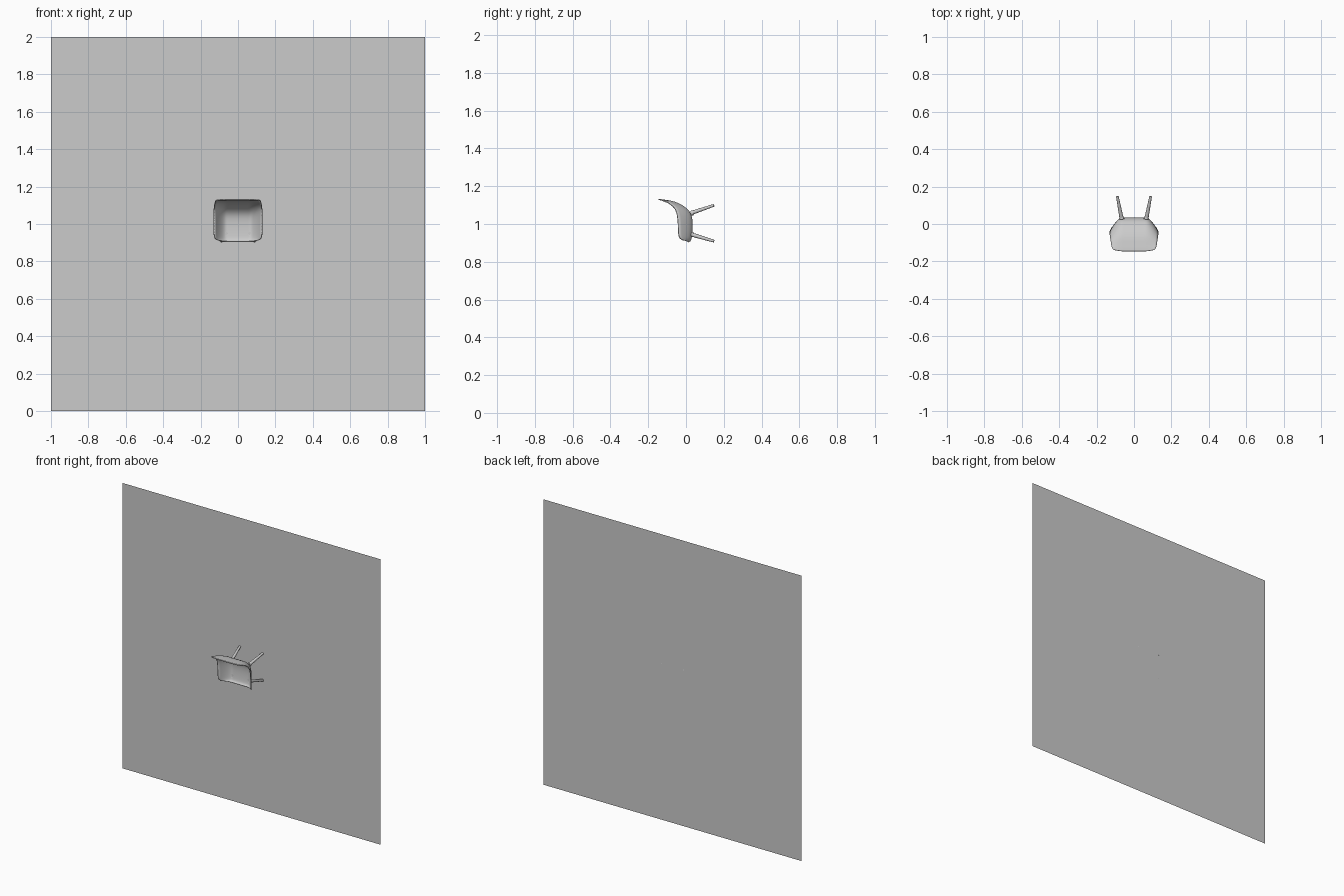
import bpy, bmesh
from mathutils import Vector

if "Cube" in bpy.data.objects:
    bpy.data.objects.remove(bpy.data.objects["Cube"])


def make_object(name, bm):
    mesh = bpy.data.meshes.new(name)
    bmesh.ops.recalc_face_normals(bm, faces=bm.faces)
    bm.to_mesh(mesh)
    bm.free()
    ob = bpy.data.objects.new(name, mesh)
    bpy.context.collection.objects.link(ob)
    return ob


def activate(ob):
    bpy.ops.object.select_all(action='DESELECT')
    ob.select_set(True)
    bpy.context.view_layer.objects.active = ob


def catmull(pts, u):
    i = min(int(u), len(pts) - 2)
    f = u - i
    p1, p2 = pts[i], pts[i + 1]
    p0, p3 = pts[max(i - 1, 0)], pts[min(i + 2, len(pts) - 1)]
    return [0.5 * (2 * b + (c - a) * f + (2 * a - 5 * b + 4 * c - d) * f ** 2
                   + (3 * b - a - 3 * c + d) * f ** 3)
            for a, b, c, d in zip(p0, p1, p2, p3)]


# Floor sheet behind the chair, touching its feet
bm = bmesh.new()
corners = [(-1, 0.15, 0), (1, 0.15, 0), (1, 0.15, 2), (-1, 0.15, 2)]
bm.faces.new([bm.verts.new(c) for c in corners])
make_object("floor_sheet", bm)

# Seat shell stations, front edge to back top:
# centre y, centre z, side-edge y, side-edge z, half width
stations = [
    (0.014, 0.905, -0.020, 0.916, 0.118),
    (0.027, 0.925, -0.038, 0.938, 0.127),
    (0.032, 1.000, -0.043, 1.015, 0.128),
    (0.023, 1.052, -0.050, 1.060, 0.128),
    (-0.008, 1.088, -0.064, 1.088, 0.127),
    (-0.060, 1.115, -0.090, 1.110, 0.124),
    (-0.115, 1.126, -0.122, 1.124, 0.119),
    (-0.146, 1.130, -0.138, 1.129, 0.110),
]
ROWS, COLS = 36, 28
bm = bmesh.new()
grid = []
for r in range(ROWS + 1):
    yc, zc, ye, ze, hw = catmull(stations, r / ROWS * (len(stations) - 1))
    row = []
    for c in range(COLS + 1):
        t = 2 * c / COLS - 1
        lift = max(0, (abs(t) - 0.5) / 0.5) ** 1.6
        row.append(bm.verts.new((hw * t, yc + (ye - yc) * lift,
                                 zc + (ze - zc) * lift)))
    grid.append(row)
for r in range(ROWS):
    for c in range(COLS):
        bm.faces.new((grid[r][c], grid[r][c + 1],
                      grid[r + 1][c + 1], grid[r + 1][c]))
shell = make_object("seat_shell", bm)
solid = shell.modifiers.new("thickness", 'SOLIDIFY')
solid.thickness = 0.006
solid.offset = 0
activate(shell)
bpy.ops.object.shade_smooth_by_angle()


# Tapered splayed legs, with a small mounting pad under the seat
def rod(name, a, b, r1, r2):
    a, b = Vector(a), Vector(b)
    d = b - a
    bpy.ops.mesh.primitive_cone_add(vertices=20, radius1=r1, radius2=r2,
                                    depth=d.length, location=(a + b) / 2,
                                    rotation=d.to_track_quat('Z', 'Y').to_euler())
    ob = bpy.context.object
    ob.name = name
    bpy.ops.object.shade_smooth_by_angle()


for side, s in (("left", -1), ("right", 1)):
    for end, z0, z1 in (("front", 0.945, 0.909), ("rear", 1.058, 1.099)):
        rod(f"{end}_{side}_leg", (s * 0.066, 0.027, z0),
            (s * 0.089, 0.148, z1), 0.011, 0.007)
        rod(f"{end}_{side}_leg_pad", (s * 0.065, 0.026, z0),
            (s * 0.066, 0.039, z0), 0.013, 0.013)
